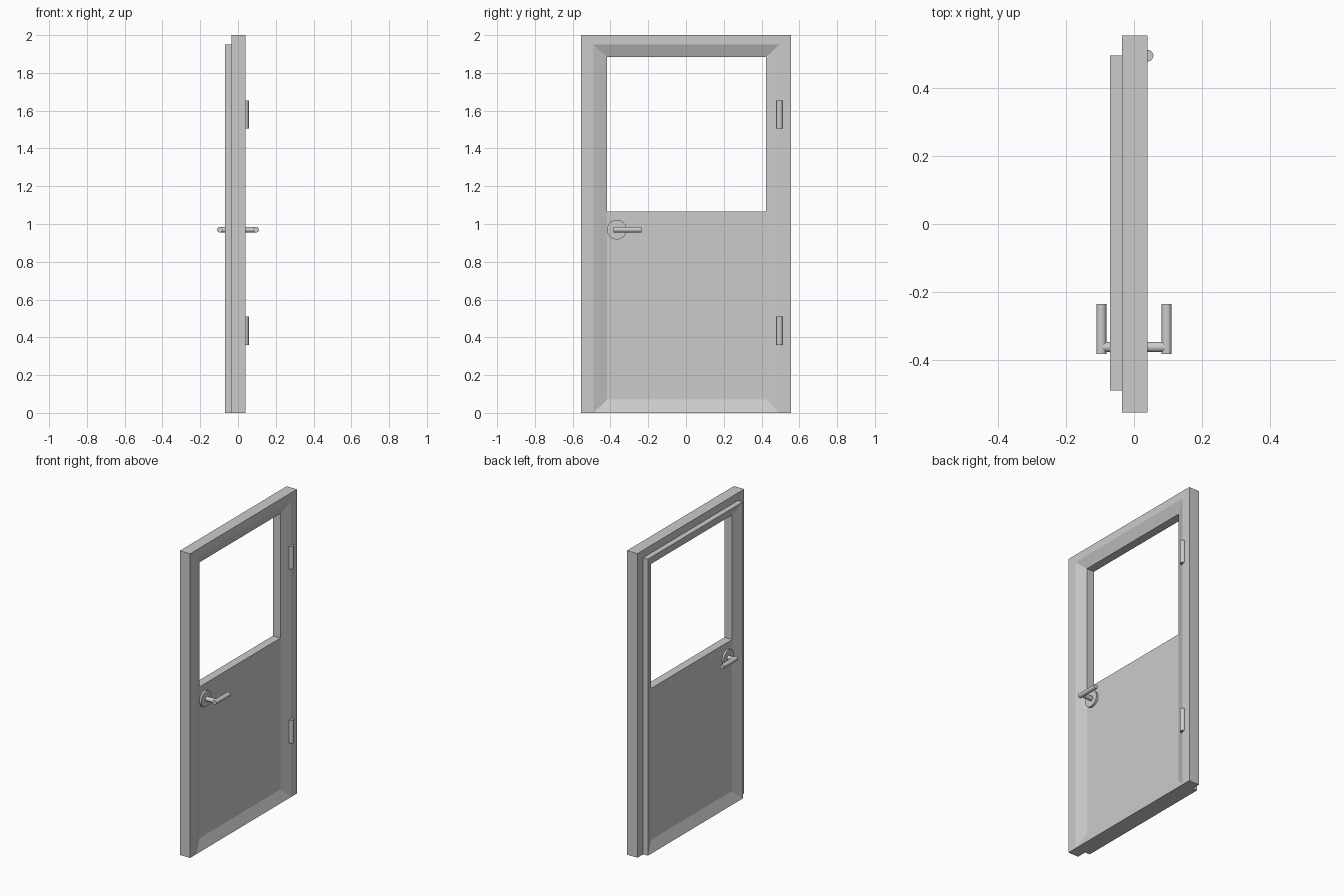
import bpy, bmesh, math
from mathutils import Vector

if "Cube" in bpy.data.objects:
    bpy.data.objects.remove(bpy.data.objects["Cube"])


def finish(bm, name, smooth=False):
    bmesh.ops.recalc_face_normals(bm, faces=bm.faces)
    mesh = bpy.data.meshes.new(name)
    bm.to_mesh(mesh)
    bm.free()
    ob = bpy.data.objects.new(name, mesh)
    bpy.context.collection.objects.link(ob)
    if smooth:
        bpy.ops.object.select_all(action='DESELECT')
        bpy.context.view_layer.objects.active = ob
        ob.select_set(True)
        bpy.ops.object.shade_smooth_by_angle(angle=math.radians(40))
    return ob


def rod(name, a, b, radius, sides=24):
    """Capped cylinder running from point a to point b."""
    a, b = Vector(a), Vector(b)
    bpy.ops.mesh.primitive_cylinder_add(vertices=sides, radius=radius,
                                        depth=(b - a).length, location=(a + b) / 2)
    ob = bpy.context.object
    ob.name = name
    ob.rotation_euler = (b - a).to_track_quat('Z', 'Y').to_euler()
    bpy.ops.object.shade_smooth_by_angle(angle=math.radians(40))
    return ob


FRONT, BACK, RECESS = 0.04, -0.07, 0.0275
Y0, Y1, TOP = -0.49, 0.495, 1.95      # leaf outline
RIM = 0.072                           # width of the sloped border
SILL = 1.065                          # bottom of the window opening

# Door frame: an upside-down U extruded through the wall thickness
bm = bmesh.new()
outline = [(-0.555, 0), (-0.555, 2), (0.555, 2), (0.555, 0),
           (Y1, 0), (Y1, TOP), (Y0, TOP), (Y0, 0)]
face = bm.faces.new([bm.verts.new((-0.035, y, z)) for y, z in outline])
new = bmesh.ops.extrude_face_region(bm, geom=[face])['geom']
bm.faces.new([bm.verts.new((-0.035, y, z)) for y, z in outline])
bmesh.ops.translate(bm, vec=(FRONT + 0.035, 0, 0),
                    verts=[v for v in new if isinstance(v, bmesh.types.BMVert)])
bmesh.ops.remove_doubles(bm, verts=bm.verts, dist=1e-5)
finish(bm, "door_frame")

# Door leaf: sloped borders on both sides, recessed lower panel, open window
bm = bmesh.new()
a, b, t = Y0 + RIM, Y1 - RIM, TOP - 0.066
sides = []
for rim_x, panel_x in ((FRONT, FRONT - RECESS), (BACK, BACK + RECESS)):
    o = [bm.verts.new((rim_x, y, z)) for y, z in
         ((Y0, 0), (Y1, 0), (Y1, TOP), (Y0, TOP))]
    i = [bm.verts.new((panel_x, y, z)) for y, z in
         ((a, 0.07), (b, 0.07), (b, SILL), (b, t), (a, t), (a, SILL))]
    for f in ((o[0], o[1], i[1], i[0]), (o[1], o[2], i[3], i[2], i[1]),
              (o[2], o[3], i[4], i[3]), (o[3], o[0], i[0], i[5], i[4]),
              (i[0], i[1], i[2], i[5])):
        bm.faces.new(f)
    sides.append((o, i[2:]))
for front, back in zip(*sides):       # outer edges and window reveal
    for k in range(4):
        n = (k + 1) % 4
        bm.faces.new((front[k], front[n], back[n], back[k]))
finish(bm, "door_leaf")

# Hinges
for n, z in (("lower", 0.36), ("upper", 1.505)):
    rod(n + "_hinge", (FRONT, 0.495, z), (FRONT, 0.495, z + 0.15), 0.017)

# Lever handles on both sides
HY, HZ = -0.362, 0.97
for n, s, x in (("outer", 1, FRONT - RECESS), ("inner", -1, BACK + RECESS)):
    rod(n + "_handle_rose", (x - s * 0.005, HY - 0.004, HZ), (x + s * 0.013, HY - 0.004, HZ), 0.052, 32)
    rod(n + "_handle_spindle", (x, HY, HZ), (s * 0.096, HY, HZ), 0.015)
    rod(n + "_handle_lever", (s * 0.096, -0.383, HZ), (s * 0.096, -0.235, HZ), 0.015)
